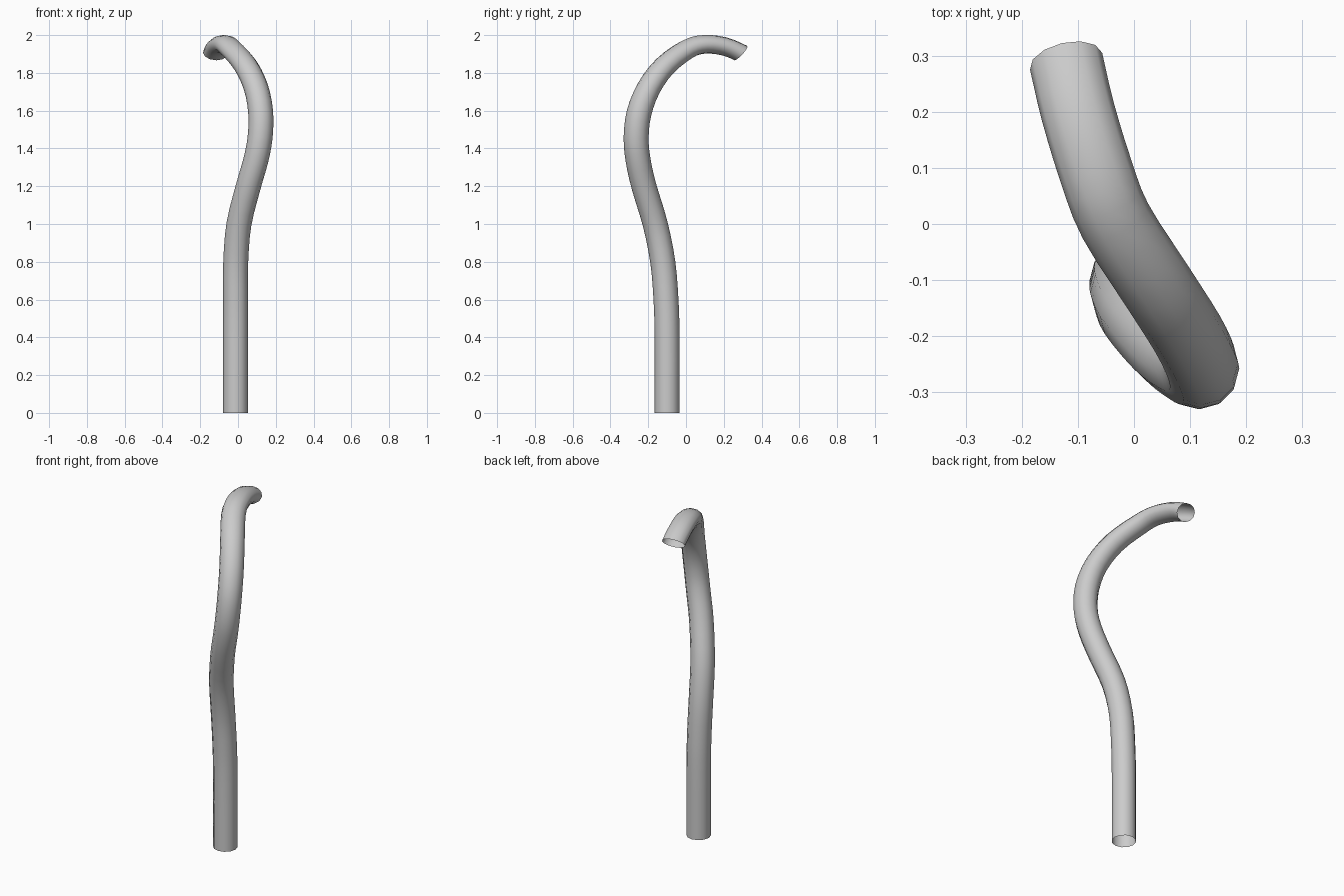
import bpy, bmesh, math
from mathutils import Vector

if "Cube" in bpy.data.objects:
    bpy.data.objects.remove(bpy.data.objects["Cube"])

SIDES, STEPS, RADIUS = 12, 3, 0.066

# Centre line of the bent tube
PATH = [Vector(p) for p in [
    (-0.013, -0.10, 0.0), (-0.013, -0.10, 0.4), (-0.013, -0.106, 0.6),
    (-0.012, -0.123, 0.8), (0.005, -0.163, 1.0), (0.055, -0.223, 1.2),
    (0.095, -0.254, 1.34), (0.117, -0.264, 1.46), (0.12, -0.248, 1.59),
    (0.096, -0.197, 1.72), (0.042, -0.112, 1.836), (-0.033, 0.005, 1.924),
    (-0.068, 0.095, 1.951), (-0.10, 0.20, 1.941), (-0.121, 0.29, 1.905)]]


def spline(i, t):
    """Catmull-Rom point and tangent on segment i."""
    b, c = PATH[i], PATH[i + 1]
    a = PATH[i - 1] if i else b - Vector((0, 0, 0.4))
    d = PATH[i + 2] if i + 2 < len(PATH) else c * 2 - b + Vector((0, 0, -0.015))
    k1, k2, k3 = c - a, a * 2 - b * 5 + c * 4 - d, b * 3 - a - c * 3 + d
    return (b + (k1 * t + k2 * t * t + k3 * t ** 3) / 2,
            (k1 + k2 * 2 * t + k3 * 3 * t * t).normalized())


def fade(u, start, end):
    return min(1, max(0, (u - start) / (end - start)))


# Sweep: round at the base, slightly flattened towards the spout
bm = bmesh.new()
last = len(PATH) - 1
rings = []
for s in range(last * STEPS + 1):
    i = min(s // STEPS, last - 1)
    p, tan = spline(i, s / STEPS - i)
    u = s / STEPS
    side = Vector((0.86, 0.5, 0)).lerp(Vector((0.98, 0.24, 0)), fade(u, 11, last))
    side = (side - tan * side.dot(tan)).normalized()
    up = side.cross(tan)
    if s == 0:
        side, up = Vector((1, 0, 0)), Vector((0, 1, 0))
    thick = RADIUS - 0.017 * fade(u, 8, 12)
    up = up + tan * 0.28 * fade(u, last - 1, last)   # slanted mouth
    ring = []
    for k in range(SIDES):
        a = 2 * math.pi * k / SIDES
        if s == 0:
            # base ring keeps the same start direction as the next ring
            a += math.atan2(0.5, 0.86)
            up = Vector((0, 1, 0)) if side.cross(tan).y > 0 else Vector((0, -1, 0))
            a = -a if up.y < 0 else a
        ring.append(bm.verts.new(p + side * RADIUS * math.cos(a) + up * thick * math.sin(a)))
    rings.append(ring)

# Line the base ring up with the second one
for v, w in zip(rings[0], rings[1]):
    v.co = (w.co.x, w.co.y, 0)

# Tube walls, open at both ends
for r0, r1 in zip(rings, rings[1:]):
    for k in range(SIDES):
        n = (k + 1) % SIDES
        bm.faces.new((r0[k], r0[n], r1[n], r1[k]))
bmesh.ops.recalc_face_normals(bm, faces=bm.faces)

mesh = bpy.data.meshes.new("bent_tube")
bm.to_mesh(mesh)
bm.free()
mesh.shade_smooth()
tube = bpy.data.objects.new("bent_tube", mesh)
bpy.context.collection.objects.link(tube)
